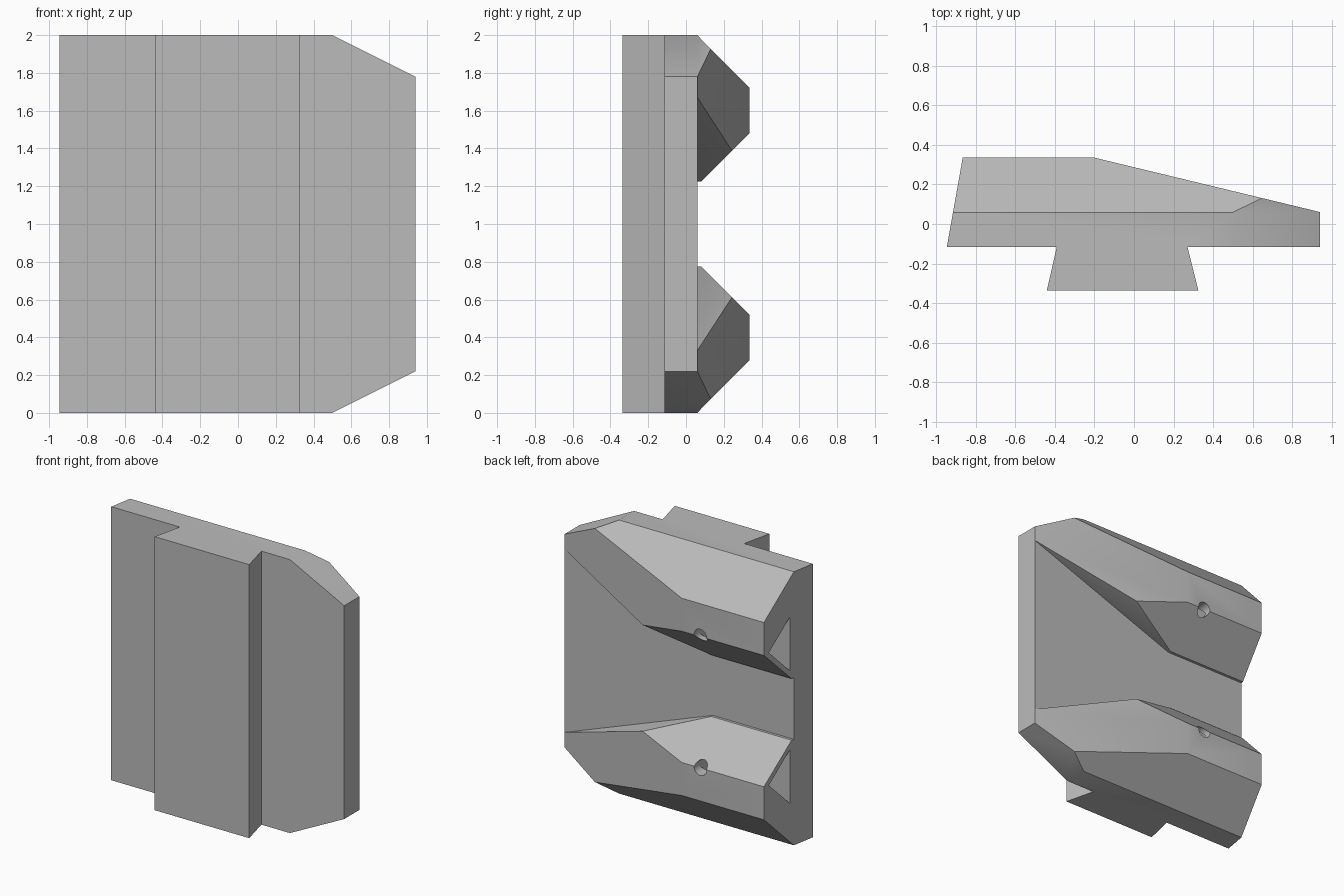
import bpy
import bmesh
from mathutils import Vector

default = bpy.data.objects.get("Cube")
if default:
    bpy.data.objects.remove(default, do_unlink=True)

grey = bpy.data.materials.new("plain grey")
grey.use_nodes = True
colour = (0.5, 0.5, 0.5, 1)
grey.diffuse_color = colour
grey.node_tree.nodes["Principled BSDF"].inputs["Base Color"].default_value = colour

# Ways to place a flat profile point (a, b) at depth d along one axis
PLACE = {
    "x": lambda a, b, d: Vector((d, a, b)),
    "y": lambda a, b, d: Vector((a, d, b)),
    "z": lambda a, b, d: Vector((a, b, d)),
}


def prism(name, axis, profile, start, end):
    """Extrude a flat profile along an axis."""
    bm = bmesh.new()
    rings = [[bm.verts.new(PLACE[axis](a, b, d)) for a, b in profile]
             for d in (start, end)]
    bm.faces.new(rings[0])
    bm.faces.new(rings[1])
    n = len(profile)
    for i in range(n):
        j = (i + 1) % n
        bm.faces.new((rings[0][i], rings[0][j], rings[1][j], rings[1][i]))
    bmesh.ops.recalc_face_normals(bm, faces=bm.faces)
    mesh = bpy.data.meshes.new(name)
    bm.to_mesh(mesh)
    bm.free()
    mesh.materials.append(grey)
    obj = bpy.data.objects.new(name, mesh)
    bpy.context.scene.collection.objects.link(obj)
    return obj


def combine(target, cutter, operation):
    """Apply a boolean and discard the cutter."""
    cutter.hide_render = True
    mod = target.modifiers.new("shape", "BOOLEAN")
    mod.operation = operation
    mod.solver = "EXACT"
    mod.object = cutter
    bpy.context.view_layer.objects.active = target
    bpy.ops.object.modifier_apply(modifier=mod.name)
    bpy.data.objects.remove(cutter, do_unlink=True)


def mirrored(half):
    """Complete a profile by reflecting it about mid height."""
    return half + [(a, 2 - b) for a, b in reversed(half)]


# Plan: dovetail rail in front, tapering wedge behind
plan = [(-0.44, -0.335), (0.325, -0.335), (0.27, -0.115), (1.04, -0.115),
        (1.04, 0.036), (-0.2, 0.335), (-0.865, 0.335), (-0.945, -0.115),
        (-0.39, -0.115)]
body = prism("dovetail_block", "z", plan, -0.1, 2.1)

# Two bevelled ridges with a valley between them
ridges = mirrored([(-0.5, -0.1), (-0.04, -0.1), (0.455, 0.4), (0.08, 0.775),
                   (0.06, 0.775)])
combine(body, prism("ridge_profile", "x", ridges, -1.2, 1.2), "INTERSECT")

# Outline with clipped corners on one end
outline = mirrored([(-1.1, 0), (0.5, 0), (0.94, 0.22)])
combine(body, prism("outline_profile", "y", outline, -0.6, 0.6), "INTERSECT")

# Valley flares open towards the thin end
flare = mirrored([(-0.26, 0.775), (1.21, 0.23)])
combine(body, prism("flare_cutter", "y", flare, 0.06, 0.6), "DIFFERENCE")

# Triangular end pocket and round hole in each ridge
for mid in (0.515, 1.485):
    pocket = [(0.097, mid - 0.195), (0.097, mid + 0.195), (0.29, mid)]
    combine(body, prism("pocket_cutter", "x", pocket, -1.1, -0.3), "DIFFERENCE")
    bpy.ops.mesh.primitive_cylinder_add(
        vertices=24, radius=0.05, depth=0.3,
        location=(-0.35, 0.35, mid), rotation=(1.5708, 0, 0))
    hole = bpy.context.object
    hole.data.materials.append(grey)
    combine(body, hole, "DIFFERENCE")

bpy.ops.object.select_all(action="DESELECT")
body.select_set(True)
bpy.context.view_layer.objects.active = body
bpy.ops.object.shade_smooth_by_angle(angle=0.5)
